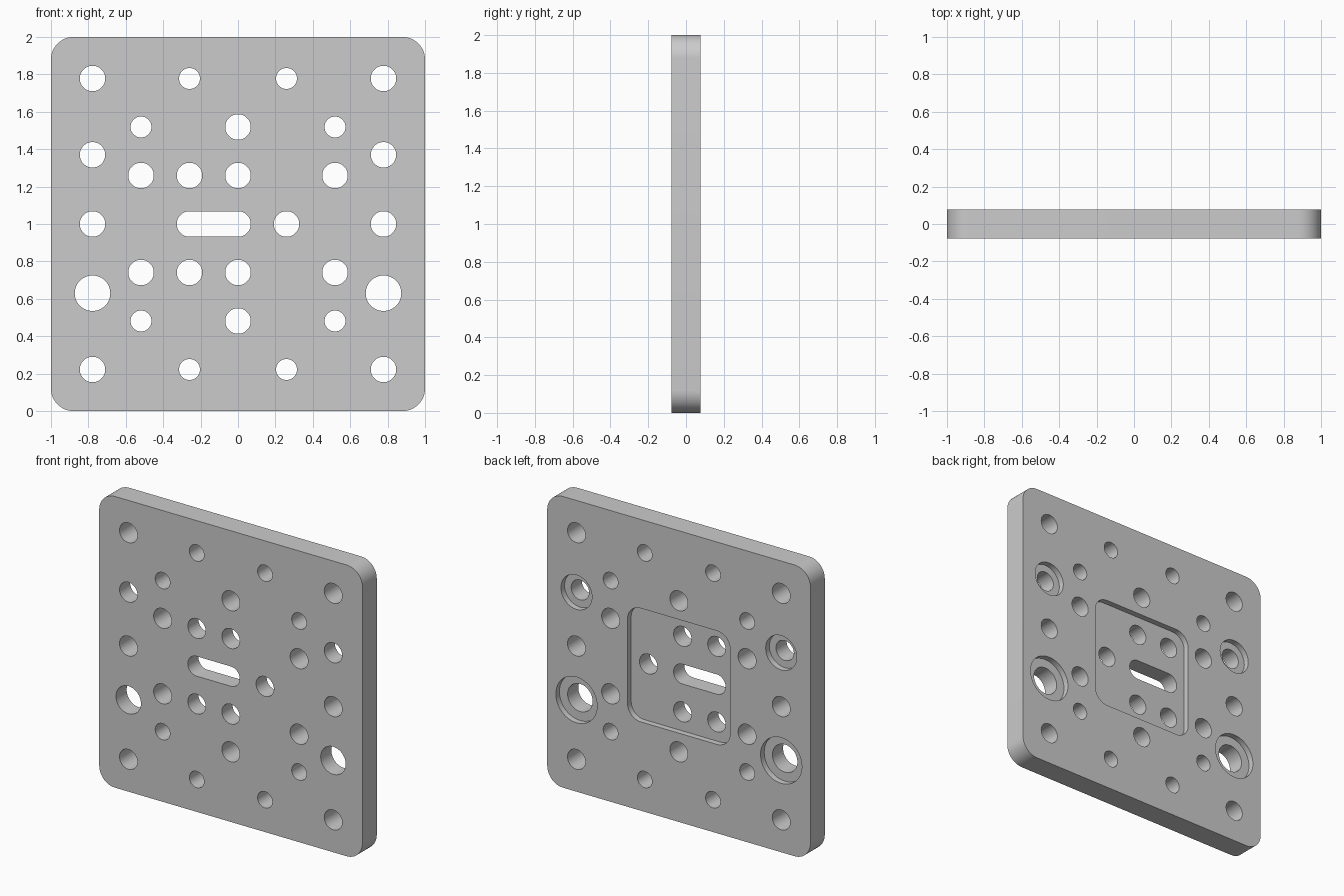
import bpy
import bmesh
from math import cos, sin, pi, radians
from mathutils import Vector

cube = bpy.data.objects.get("Cube")
if cube:
    bpy.data.objects.remove(cube, do_unlink=True)

HALF_T = 0.078    # half the plate thickness
RECESS = 0.04     # depth of the pocket and counterbores
P = 0.2593        # hole grid pitch
MID = 1.0         # height of the plate centre
OUT = 3 * P       # outer hole columns
WHEEL = 0.37      # height offset of the counterbored holes

grey = bpy.data.materials.new("plate grey")
grey.use_nodes = True
grey.diffuse_color = (0.6, 0.6, 0.6, 1)
grey.node_tree.nodes["Principled BSDF"].inputs["Base Color"].default_value = (0.6, 0.6, 0.6, 1)


def rounded_prism(bm, x, z, hx, hz, r, y0, y1, steps=12):
    """Rounded rectangle (a circle when hx = hz = r) extruded along y."""
    ring = []
    for q, (sx, sz) in enumerate([(1, 1), (-1, 1), (-1, -1), (1, -1)]):
        for i in range(steps + 1):
            a = (q + i / steps) * pi / 2
            p = Vector((x + sx * (hx - r) + r * cos(a), y0,
                        z + sz * (hz - r) + r * sin(a)))
            if not ring or (p - ring[-1]).length > 1e-5:
                ring.append(p)
    if (ring[0] - ring[-1]).length < 1e-5:
        ring.pop()
    face = bm.faces.new([bm.verts.new(p) for p in ring])
    new = bmesh.ops.extrude_face_region(bm, geom=[face])["geom"]
    verts = [g for g in new if isinstance(g, bmesh.types.BMVert)]
    bmesh.ops.translate(bm, verts=verts, vec=(0, y1 - y0, 0))


def make_object(name, bm):
    bmesh.ops.recalc_face_normals(bm, faces=bm.faces)
    mesh = bpy.data.meshes.new(name)
    bm.to_mesh(mesh)
    bm.free()
    mesh.materials.append(grey)
    obj = bpy.data.objects.new(name, mesh)
    bpy.context.collection.objects.link(obj)
    return obj


# Plate body
bm = bmesh.new()
rounded_prism(bm, 0, MID, 1, 1, 0.12, -HALF_T, HALF_T)
plate = make_object("mounting_plate", bm)

# Through holes, each listed as (x, height offset) and mirrored up and down
medium = [(-OUT, OUT), (OUT, OUT), (-OUT, 0), (OUT, 0), (P, 0), (0, 2 * P),
          (-2 * P, P), (2 * P, P), (-P, P), (0, P)]
small = [(-P, OUT), (P, OUT), (-2 * P, 2 * P), (2 * P, 2 * P)]
bm = bmesh.new()
for radius, places in ((0.068, medium), (0.056, small)):
    for x, dz in places:
        for z in {MID + dz, MID - dz}:
            rounded_prism(bm, x, z, radius, radius, radius, -0.2, 0.2)
for side in (-1, 1):
    rounded_prism(bm, side * OUT, MID + WHEEL, 0.068, 0.068, 0.068, -0.2, 0.2)
    rounded_prism(bm, side * OUT, MID - WHEEL, 0.095, 0.095, 0.095, -0.2, 0.2)
# Central slot
rounded_prism(bm, -P / 2, MID, P / 2 + 0.068, 0.068, 0.068, -0.2, 0.2)
holes = make_object("hole_cutter", bm)

# Back recesses: square pocket and four counterbores
bm = bmesh.new()
floor = HALF_T - RECESS
rounded_prism(bm, 0, MID, 0.39, 0.39, 0.1, floor, 0.2)
for side in (-1, 1):
    rounded_prism(bm, side * OUT, MID + WHEEL, 0.118, 0.118, 0.118, floor, 0.2)
    rounded_prism(bm, side * OUT, MID - WHEEL, 0.157, 0.157, 0.157, floor, 0.2)
recesses = make_object("recess_cutter", bm)

# Cut the plate, then drop the cutters
bpy.ops.object.select_all(action="DESELECT")
plate.select_set(True)
bpy.context.view_layer.objects.active = plate
for cutter in (holes, recesses):
    cutter.hide_render = True
    mod = plate.modifiers.new(cutter.name, "BOOLEAN")
    mod.operation = "DIFFERENCE"
    mod.solver = "EXACT"
    mod.object = cutter
    bpy.ops.object.modifier_apply(modifier=mod.name)
    bpy.data.objects.remove(cutter, do_unlink=True)
bpy.ops.object.shade_smooth_by_angle(angle=radians(30))
